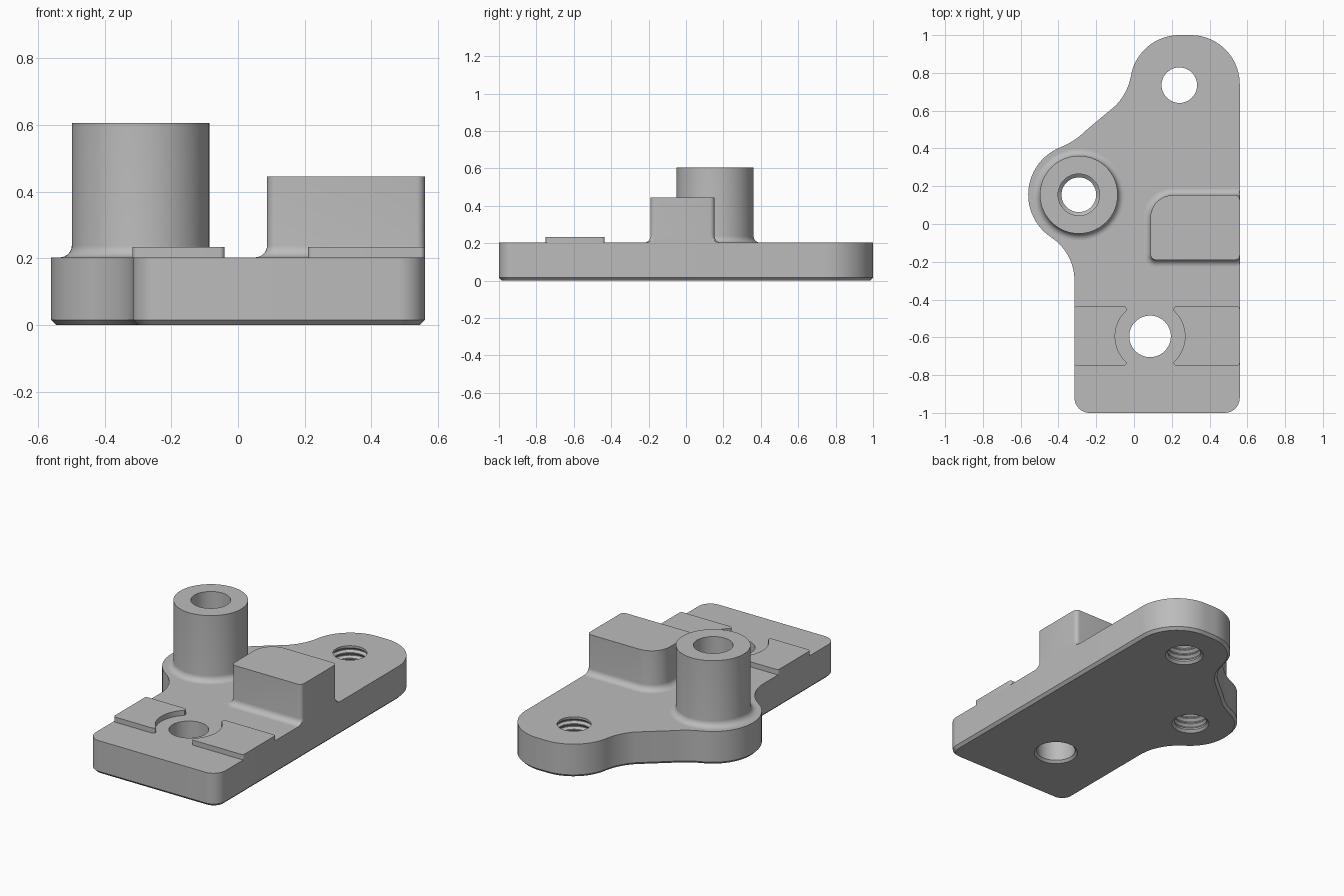
import bpy, bmesh
from math import sin, cos, radians, pi
from mathutils import Vector

if "Cube" in bpy.data.objects:
    bpy.data.objects.remove(bpy.data.objects["Cube"])

grey = bpy.data.materials.new("machined grey")
grey.use_nodes = True
colour = (0.5, 0.5, 0.5, 1)
grey.diffuse_color = colour
grey.node_tree.nodes["Principled BSDF"].inputs["Base Color"].default_value = colour

RIGHT = 0.56       # flush side of the plate
TOP = 0.203        # plate thickness
BOSS = (-0.292, 0.155)
LUG = (0.24, 0.735)
SLOT = (0.085, -0.595)


def arc(centre, r, a0, a1, n=12):
    """Points along an arc, angles in degrees."""
    angles = [radians(a0 + (a1 - a0) * i / n) for i in range(n + 1)]
    return [(centre[0] + r * cos(a), centre[1] + r * sin(a)) for a in angles]


def polar(centre, r, a):
    return arc(centre, r, a, a, 1)[0]


def circle(centre, r, n=64):
    return arc(centre, r, 0, 360, n)[:-1]


def rounded_box(x0, x1, y0, y1, radii):
    """Corner radii run front right, back right, back left, front left."""
    a, b, c, d = radii
    return (arc((x1 - a, y0 + a), a, -90, 0, 6) + arc((x1 - b, y1 - b), b, 0, 90, 6)
            + arc((x0 + c, y1 - c), c, 90, 180) + arc((x0 + d, y0 + d), d, 180, 270, 6))


def grow(outline, d):
    """Offset a counter-clockwise outline outward by d."""
    pts = [Vector(p) for p in outline]
    result = []
    for i, p in enumerate(pts):
        e0 = (p - pts[i - 1]).normalized()
        e1 = (pts[(i + 1) % len(pts)] - p).normalized()
        n = Vector((e0.y + e1.y, -e0.x - e1.x)) / (1 + e0.dot(e1))
        result.append(p + n * d)
    return result


def loft(name, outline, levels, limit=None):
    """Stack offset copies of an outline; levels are (offset, z)."""
    clean = [p for i, p in enumerate(outline)
             if (Vector(p) - Vector(outline[i - 1])).length > 0.0005]
    bm = bmesh.new()
    rings = []
    for d, z in levels:
        ring = grow(clean, d)
        rings.append([bm.verts.new((min(p.x, limit) if limit else p.x, p.y, z)) for p in ring])
    for low, high in zip(rings, rings[1:]):
        for i in range(len(low)):
            bm.faces.new((low[i - 1], low[i], high[i], high[i - 1]))
    bm.faces.new(rings[0][::-1])
    bm.faces.new(rings[-1])
    mesh = bpy.data.meshes.new(name)
    bm.to_mesh(mesh)
    bm.free()
    mesh.materials.append(grey)
    obj = bpy.data.objects.new(name, mesh)
    bpy.context.collection.objects.link(obj)
    return obj


def activate(obj):
    bpy.ops.object.select_all(action='DESELECT')
    obj.select_set(True)
    bpy.context.view_layer.objects.active = obj


def cut(obj, cutter):
    activate(obj)
    mod = obj.modifiers.new("cut", 'BOOLEAN')
    mod.operation = 'DIFFERENCE'
    mod.solver = 'EXACT'
    mod.object = cutter
    bpy.ops.object.modifier_apply(modifier=mod.name)


def fillet(r, steps=8):
    """Levels of a concave fillet rising from the plate top."""
    ts = [pi / 2 * i / steps for i in range(steps + 1)]
    return [(r * (1 - sin(t)), TOP + r * (1 - cos(t))) for t in ts]


def thread(z0, z1, pitch=0.034):
    """Zigzag levels for a threaded hole."""
    levels = []
    n = round((z1 - z0) / pitch)
    for i in range(n):
        z = z0 + i * (z1 - z0) / n
        levels += [(0, z), (0, z + 0.006), (0.014, z + 0.017), (0.014, z + 0.021)]
    return levels + [(0, z1)]


# Base plate: straight right side, rear lug and round boss lobe joined by sweeping hollows
lug_end = polar((0.24, 0.74), 0.26, 170)
lug_hollow = polar((0.24, 0.74), 0.56, 170)
boss_hollow = polar((-0.29, BOSS[1]), 0.69, 112)
outline = (arc((RIGHT - 0.08, -0.92), 0.08, -90, 0)
           + arc((0.30, 0.74), 0.26, 0, 90, 20)
           + arc((0.24, 0.74), 0.26, 90, 170, 20)
           + arc(lug_hollow, 0.30, 350, 315)
           + arc(boss_hollow, 0.42, 315, 292)
           + arc((-0.29, BOSS[1]), 0.27, 112, 236.6, 28)
           + arc((-0.59, -0.30), 0.275, 56.6, 0, 16)
           + arc((-0.235, -0.92), 0.08, 180, 270))
plate = loft("base_plate", outline, [(-0.016, 0), (0, 0.016), (0, TOP)])

# Hollow boss and stop block, both blended into the plate
boss = loft("boss", circle(BOSS, 0.206), fillet(0.036) + [(0, 0.605)])
block = loft("stop_block",
             rounded_box(0.087, RIGHT, -0.19, 0.153, (0.025, 0.025, 0.12, 0.03)),
             fillet(0.036) + [(0, 0.445)], RIGHT)

# Raised pads either side of the front hole
pads = [loft("left_pad", rounded_box(0.21, RIGHT, -0.75, -0.435, (0.015,) * 4),
             [(0, TOP), (0, 0.234)]),
        loft("right_pad", rounded_box(-0.316, -0.04, -0.75, -0.435, (0.015,) * 4),
             [(0, TOP), (0, 0.234)])]

# Holes with chamfered mouths; the boss bore widens above its thread
mouth = [(0.024, -0.01), (0, 0.014)]
front_bore = loft("front_bore", circle(SLOT, 0.11), mouth + [(0, 0.3)])
pad_relief = loft("pad_relief", circle(SLOT, 0.185), [(0, 0.1), (0, 0.3)])
lug_bore = loft("lug_bore", circle(LUG, 0.094, 48),
                mouth + thread(0.018, 0.19) + [(0, 0.3)])
boss_bore = loft("boss_bore", circle(BOSS, 0.092, 48),
                 mouth + thread(0.018, 0.19) + [(0, 0.26), (0.018, 0.275), (0.018, 0.7)])

for cutter in (front_bore, lug_bore, boss_bore):
    cut(plate, cutter)
cut(boss, boss_bore)
for pad in pads:
    cut(pad, pad_relief)
for cutter in (front_bore, pad_relief, lug_bore, boss_bore):
    bpy.data.objects.remove(cutter)

# Smooth curved walls, crisp edges
for part in [plate, boss, block] + pads:
    activate(part)
    bpy.ops.object.shade_smooth_by_angle(angle=radians(25))
